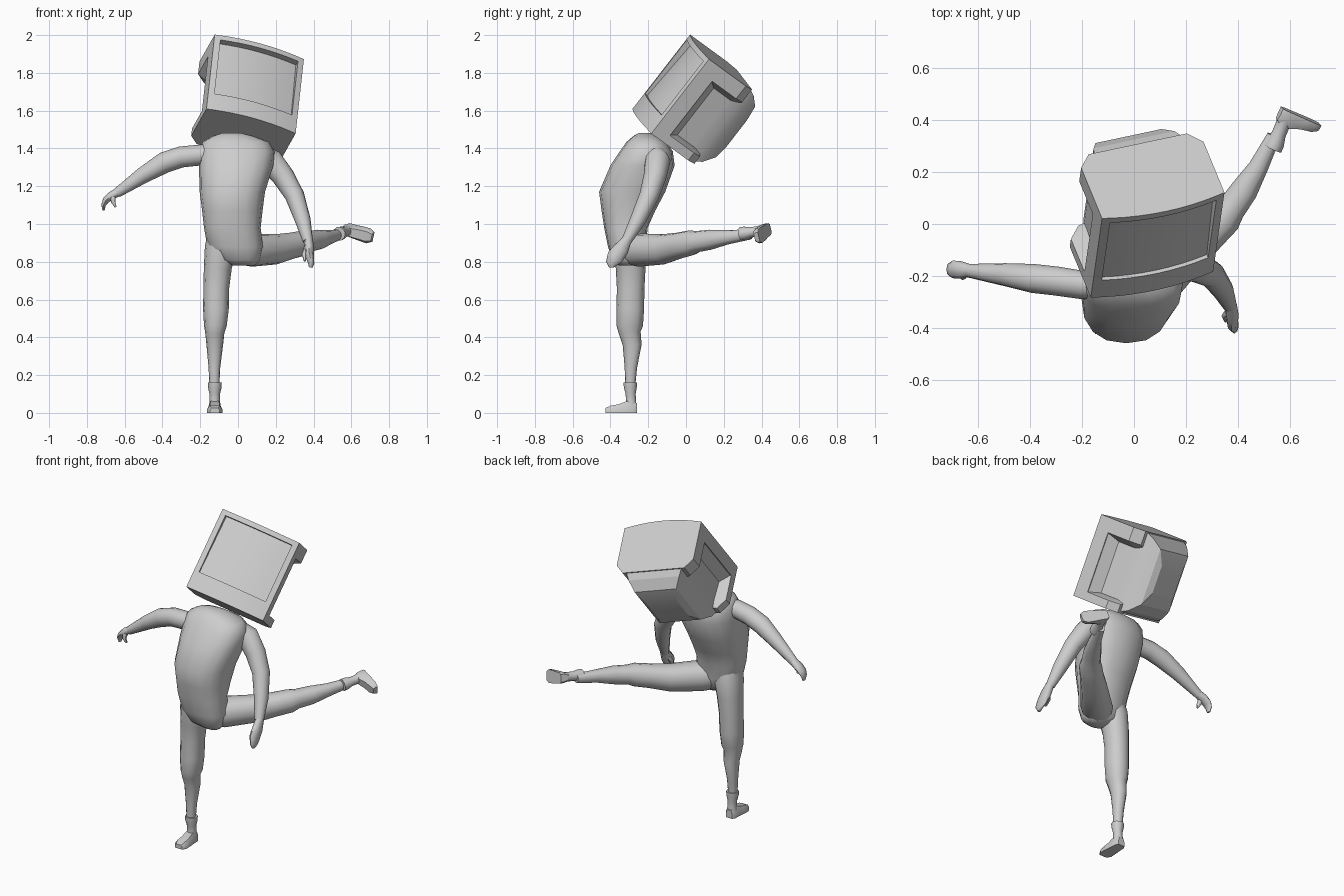
import bpy, bmesh, math
from mathutils import Vector, Matrix

if "Cube" in bpy.data.objects:
    bpy.data.objects.remove(bpy.data.objects["Cube"])

grey = bpy.data.materials.new("plain grey")
grey.use_nodes = True
grey.diffuse_color = (0.61, 0.61, 0.61, 1)
for node in grey.node_tree.nodes:
    if node.type == 'BSDF_PRINCIPLED':
        node.inputs["Base Color"].default_value = (0.61, 0.61, 0.61, 1)


def finish(name, bm, angle, matrix=None):
    bmesh.ops.recalc_face_normals(bm, faces=bm.faces)
    if matrix:
        bm.transform(matrix)
    mesh = bpy.data.meshes.new(name)
    bm.to_mesh(mesh)
    bm.free()
    mesh.materials.append(grey)
    ob = bpy.data.objects.new(name, mesh)
    bpy.context.collection.objects.link(ob)
    bpy.ops.object.select_all(action='DESELECT')
    ob.select_set(True)
    bpy.context.view_layer.objects.active = ob
    bpy.ops.object.shade_smooth_by_angle(angle=math.radians(angle))


def skin(name, rings, angle=60, matrix=None):
    """Bridge equal point rings and cap both ends."""
    bm = bmesh.new()
    rows = [[bm.verts.new(p) for p in ring] for ring in rings]
    n = len(rows[0])
    for r, s in zip(rows, rows[1:]):
        for i in range(n):
            bm.faces.new((r[i], r[(i + 1) % n], s[(i + 1) % n], s[i]))
    bm.faces.new(rows[0])
    bm.faces.new(rows[-1])
    finish(name, bm, angle, matrix)


def limb(name, stations, ref=(1, 0, 0), axis=None, sides=12, power=1):
    """Loft ellipses (x, y, z, radius along ref, other radius) down a path."""
    pts = [Vector(s[:3]) for s in stations]
    rings = []
    for i, s in enumerate(stations):
        t = Vector(axis) if axis else pts[min(i + 1, len(pts) - 1)] - pts[max(i - 1, 0)]
        t.normalize()
        a = Vector(ref)
        a = (a - t * a.dot(t)).normalized()
        b = t.cross(a)
        ring = []
        for k in range(sides):
            c, d = (math.copysign(abs(w) ** power, w) for w in (
                math.cos(2 * math.pi * k / sides), math.sin(2 * math.pi * k / sides)))
            ring.append(pts[i] + a * c * s[3] + b * d * s[-1])
        rings.append(ring)
    skin(name, rings)


# Torso, leaning forward at the chest
limb("torso", [
    (0.03, -.31, .78, .06, .045), (0.005, -.31, .81, .11, .08),
    (-.015, -.313, .88, .147, .1), (-.03, -.318, .98, .15, .115),
    (-.03, -.305, 1.07, .16, .142), (-.03, -.285, 1.17, .173, .175),
    (-.01, -.23, 1.31, .197, .17), (-.005, -.21, 1.385, .198, .14),
    (-.012, -.21, 1.435, .175, .105), (-.025, -.215, 1.465, .11, .065),
    (-.035, -.22, 1.482, .05, .03)], axis=(0, 0, 1), sides=16, power=.85)

# Arms
limb("left_arm", [
    (.1, -.17, 1.37, .06), (.175, -.15, 1.33, .068), (.24, -.165, 1.25, .06),
    (.3, -.195, 1.15, .052), (.343, -.255, 1.02, .042), (.37, -.315, .91, .027)])
limb("right_arm", [
    (-.08, -.23, 1.37, .05), (-.2, -.235, 1.365, .055), (-.3, -.22, 1.355, .056),
    (-.39, -.21, 1.325, .056), (-.5, -.195, 1.26, .044), (-.64, -.18, 1.165, .026)],
    ref=(0, 1, 0))

# Hands: palm with curled fingers, and thumb
limb("left_hand", [
    (.372, -.31, .92, .025, .025), (.378, -.345, .865, .042, .025),
    (.38, -.375, .825, .045, .022), (.388, -.395, .79, .03, .016),
    (.385, -.395, .77, .012, .01)], ref=(0, 1, 0), sides=8)
limb("left_thumb", [(.365, -.34, .87, .018), (.35, -.355, .84, .013),
                    (.354, -.375, .805, .006)], sides=6)
limb("right_hand", [
    (-.63, -.18, 1.172, .024, .024), (-.67, -.177, 1.15, .034, .022),
    (-.70, -.175, 1.125, .034, .018), (-.712, -.175, 1.1, .026, .012),
    (-.712, -.175, 1.072, .012, .006)], ref=(0, 1, 0), sides=8)
limb("right_thumb", [(-.665, -.19, 1.145, .018), (-.66, -.205, 1.115, .012),
                     (-.648, -.2, 1.09, .006)], ref=(0, 1, 0), sides=6)

# Legs: one standing, one kicked out behind, trousers ending below the knee
limb("right_leg", [
    (-.085, -.31, .96, .075), (-.093, -.3, .87, .083, .09), (-.107, -.293, .77, .074, .079),
    (-.115, -.293, .66, .068, .073), (-.117, -.295, .55, .068, .073),
    (-.12, -.298, .46, .06, .07), (-.123, -.298, .425, .051, .058),
    (-.123, -.285, .36, .044, .05), (-.125, -.292, .24, .031, .033),
    (-.125, -.295, .14, .026)], power=.9)
limb("left_leg", [
    (-.02, -.33, .87, .08), (.075, -.25, .862, .088, .092), (.2, -.12, .866, .08),
    (.285, -.04, .885, .07), (.35, .025, .9, .067), (.375, .06, .907, .056),
    (.425, .13, .917, .053), (.48, .22, .93, .038), (.54, .34, .945, .027)],
    ref=(0, 0, 1), power=.9)


# Boots: cuff and shoe, built once in local space (toe -y, sole z = 0)
def boot(side, matrix):
    def ellipse(z, y, r):
        return [(r * math.cos(k * math.pi / 5), y + r * math.sin(k * math.pi / 5), z)
                for k in range(10)]
    skin(side + "_boot_cuff", [ellipse(z, y, r) for z, y, r in (
        (.16, 0, .037), (.135, 0, .036), (.1, .002, .028), (.06, .004, .028),
        (.03, .004, .032))], 50, matrix)
    rings = []
    for y, w, h in ((.036, .022, .05), (.02, .032, .06), (-.02, .034, .062),
                    (-.06, .038, .046), (-.105, .04, .038), (-.13, .026, .026)):
        rings.append([(-w, y, 0), (w, y, 0), (w, y, h * .5), (w * .65, y, h),
                      (-w * .65, y, h), (-w, y, h * .5)])
    skin(side + "_shoe", rings, 40, matrix)


def frame(x, y, z, origin):
    m = Matrix((x, y, z)).transposed().to_4x4()
    m.translation = origin
    return m


boot("right", Matrix.Translation((-.123, -.295, 0)))
up = -Vector((.42, .88, .12)).normalized()
toe = Vector((.14, -.08, -.05))
toe = (toe - up * toe.dot(up)).normalized()
boot("left", frame((-toe).cross(up), -toe, up, Vector((.603, .435, .968))))

# Screen head frame: x across, y backwards, z up the screen
across = Vector((.944, .2, -.26)).normalized()
rise = Vector((.1, .613, .783))
rise = (rise - across * rise.dot(across)).normalized()
HEAD = frame(across, rise.cross(across), rise, Vector((.091, -.081, 1.741)))
H = .25

# Bezel with a bowed front and a sunken, slightly tilted screen
bm = bmesh.new()
us = [-H] + [-.217 + .434 * i / 8 for i in range(9)] + [H]
vs = [-H, -.142, .22, H]
grid = [[bm.verts.new((u, -.03 * (1 - (u / H) ** 2), v)) for u in us] for v in vs]
screen = []
for j in range(3):
    for i in range(len(us) - 1):
        f = bm.faces.new((grid[j][i], grid[j][i + 1], grid[j + 1][i + 1], grid[j + 1][i]))
        if j == 1 and 0 < i < len(us) - 2:
            screen.append(f)
rim = [e for e in bm.edges if e.is_boundary]
ext = bmesh.ops.extrude_face_region(bm, geom=screen)["geom"]
for v in ext:
    if isinstance(v, bmesh.types.BMVert):
        v.co.y += .036 if v.co.z > 0 else .016
bmesh.ops.delete(bm, geom=[f for f in screen if f.is_valid], context='FACES')
ext = bmesh.ops.extrude_edge_only(bm, edges=rim)["geom"]
for v in ext:
    if isinstance(v, bmesh.types.BMVert):
        v.co.y = .09
bmesh.ops.holes_fill(bm, edges=[e for e in bm.edges if e.is_boundary], sides=0)
finish("screen_bezel", bm, 25, HEAD)


# Chamfered top and bottom of the casing; their inner sides slope into the notches
def slab_ring(w, v):
    return [(-w, .085, v), (w, .085, v), (w, .255, v), (w - .049, .31, v),
            (.049 - w, .31, v), (-w, .255, v)]


skin("casing_top", [slab_ring(H, H), slab_ring(H, .165), slab_ring(.19, .135)], 20, HEAD)
skin("casing_bottom", [slab_ring(H, -H), slab_ring(H, -.2), slab_ring(.19, -.18)], 20, HEAD)

# Inner casing with a sloped front step, and the tapered rear hump
skin("casing_rear", [[(-w, d, lo), (w, d, lo), (w, d, hi), (-w, d, hi)] for d, w, lo, hi in (
    (.085, H, -.2, .165), (.14, .19, -.2, .165), (.25, .183, -.22, .2),
    (.31, .178, -.24, .243), (.35, .165, -.22, .226), (.405, .135, -.16, .18),
    (.427, .1, -.08, .09))], 15, HEAD)
